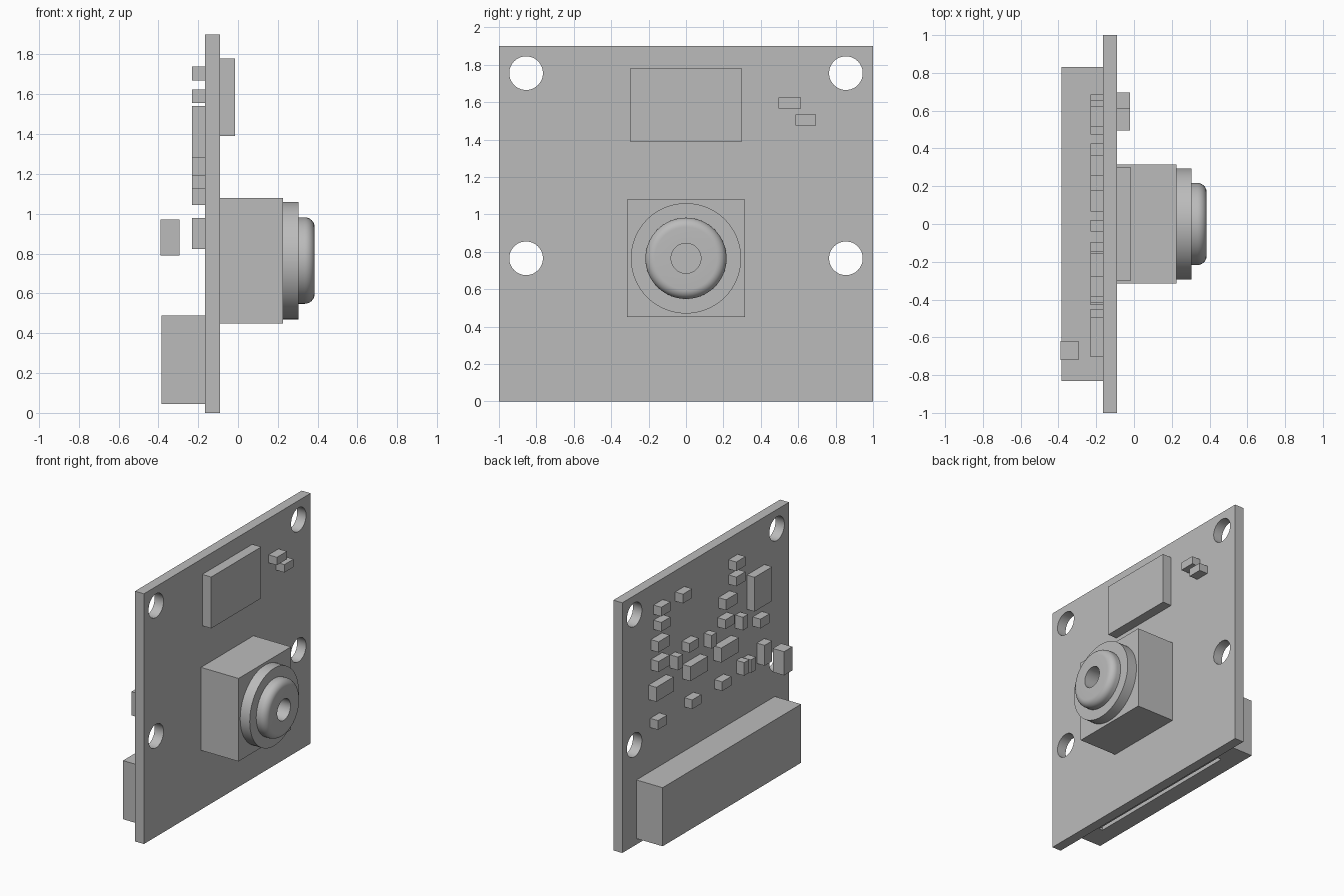
import bpy, bmesh, math
from mathutils import Matrix, Vector

cube = bpy.data.objects.get("Cube")
if cube:
    bpy.data.objects.remove(cube, do_unlink=True)

grey = bpy.data.materials.new("plain grey")
grey.use_nodes = True
COLOUR = (0.5, 0.5, 0.5, 1)
grey.diffuse_color = COLOUR
grey.node_tree.nodes["Principled BSDF"].inputs["Base Color"].default_value = COLOUR

BACK, FACE = -0.165, -0.09      # the two sides of the circuit board
LENS_Z = 0.765


def finish(name, bm):
    bmesh.ops.recalc_face_normals(bm, faces=bm.faces)
    mesh = bpy.data.meshes.new(name)
    bm.to_mesh(mesh)
    bm.free()
    mesh.materials.append(grey)
    obj = bpy.data.objects.new(name, mesh)
    bpy.context.collection.objects.link(obj)
    return obj


def box(name, x, y, z):
    """Box from (low, high) pairs on each axis."""
    bm = bmesh.new()
    size = [b - a for a, b in (x, y, z)]
    centre = Vector([(a + b) / 2 for a, b in (x, y, z)])
    bmesh.ops.create_cube(bm, size=1, matrix=Matrix.Translation(centre) @ Matrix.Diagonal((*size, 1)))
    return finish(name, bm)


def activate(obj):
    bpy.ops.object.select_all(action="DESELECT")
    obj.select_set(True)
    bpy.context.view_layer.objects.active = obj


def cut(obj, cutter):
    cutter.hide_render = True
    mod = obj.modifiers.new("cut", "BOOLEAN")
    mod.operation, mod.solver, mod.object = "DIFFERENCE", "EXACT", cutter
    activate(obj)
    bpy.ops.object.modifier_apply(modifier=mod.name)
    bpy.data.objects.remove(cutter, do_unlink=True)


def smooth(obj):
    activate(obj)
    bpy.ops.object.shade_smooth_by_angle(angle=math.radians(35))


def lathe(name, profile):
    """Turn (x, radius) points around the lens axis."""
    bm = bmesh.new()
    verts = [bm.verts.new((x, 0, LENS_Z + r)) for x, r in profile]
    edges = [bm.edges.new(pair) for pair in zip(verts, verts[1:])]
    bmesh.ops.spin(bm, geom=verts + edges, cent=(0, 0, LENS_Z), axis=(1, 0, 0),
                   angle=math.tau, steps=64, use_merge=True)
    bmesh.ops.remove_doubles(bm, verts=bm.verts, dist=0.0001)
    obj = finish(name, bm)
    smooth(obj)
    return obj


# Circuit board with four mounting holes
board = box("circuit_board", (BACK, FACE), (-1, 1), (0, 1.9))
for y in (-0.855, 0.855):
    for z in (LENS_Z, 1.755):
        bm = bmesh.new()
        place = Matrix.Translation((BACK, y, z)) @ Matrix.Rotation(math.pi / 2, 4, "Y")
        bmesh.ops.create_cone(bm, cap_ends=True, segments=48, radius1=0.09,
                              radius2=0.09, depth=0.5, matrix=place)
        cut(board, finish("hole_cutter", bm))
smooth(board)

# Lens housing, flange and rounded barrel with a central bore
box("lens_housing", (FACE, 0.225), (-0.315, 0.315), (0.45, 1.08))
lathe("lens_flange", [(0.225, 0), (0.225, 0.295), (0.305, 0.295), (0.305, 0.15)])
FILLET, TIP, RADIUS = 0.05, 0.385, 0.217
arc = [(TIP - FILLET + FILLET * math.sin(a), RADIUS - FILLET + FILLET * math.cos(a))
       for a in (math.pi / 2 * i / 8 for i in range(9))]
lathe("lens_barrel", [(0.3, RADIUS), *arc, (TIP, 0.08), (0.23, 0.08), (0.23, 0)])

# Chips on the lens side
box("image_chip", (FACE, -0.015), (-0.3, 0.3), (1.39, 1.78))
box("face_chip_upper", (FACE, -0.02), (0.495, 0.615), (1.565, 1.625))
box("face_chip_lower", (FACE, -0.02), (0.585, 0.695), (1.475, 1.535))

# Edge connector with a slot in its underside
connector = box("connector", (-0.385, BACK), (-0.83, 0.83), (0.045, 0.49))
cut(connector, box("slot_cutter", (-0.255, -0.225), (-0.65, 0.65), (0, 0.3)))

# Stand-off block behind the board
box("loose_block", (-0.39, -0.295), (-0.72, -0.62), (0.79, 0.97))

# Small parts on the back: name, width, height, centres (y, z)
back_parts = [
    ("small_chip", 0.11, 0.07, [(0.57, 1.705), (0.31, 1.705), (0.57, 1.59), (-0.33, 1.705),
                                (-0.33, 1.59), (0.23, 1.3), (-0.2, 1.315), (-0.62, 1.16),
                                (0.61, 0.86), (0.2, 0.86), (-0.16, 0.86)]),
    ("medium_chip", 0.135, 0.08, [(0.59, 1.45), (0.59, 1.3), (-0.22, 1.46)]),
    ("upright_chip", 0.06, 0.1, [(0.395, 1.235), (-0.01, 1.245), (-0.385, 1.24),
                                 (-0.4, 0.89), (-0.48, 0.88)]),
    ("wide_chip", 0.21, 0.11, [(0.58, 1.1), (0.17, 1.1), (-0.2, 1.1)]),
    ("tall_chip", 0.09, 0.155, [(-0.66, 0.9)]),
    ("main_chip", 0.21, 0.26, [(-0.6, 1.41)]),
]
for name, w, h, centres in back_parts:
    for i, (y, z) in enumerate(centres):
        box(f"{name}_{i + 1}", (-0.23, BACK), (y - w / 2, y + w / 2), (z - h / 2, z + h / 2))
